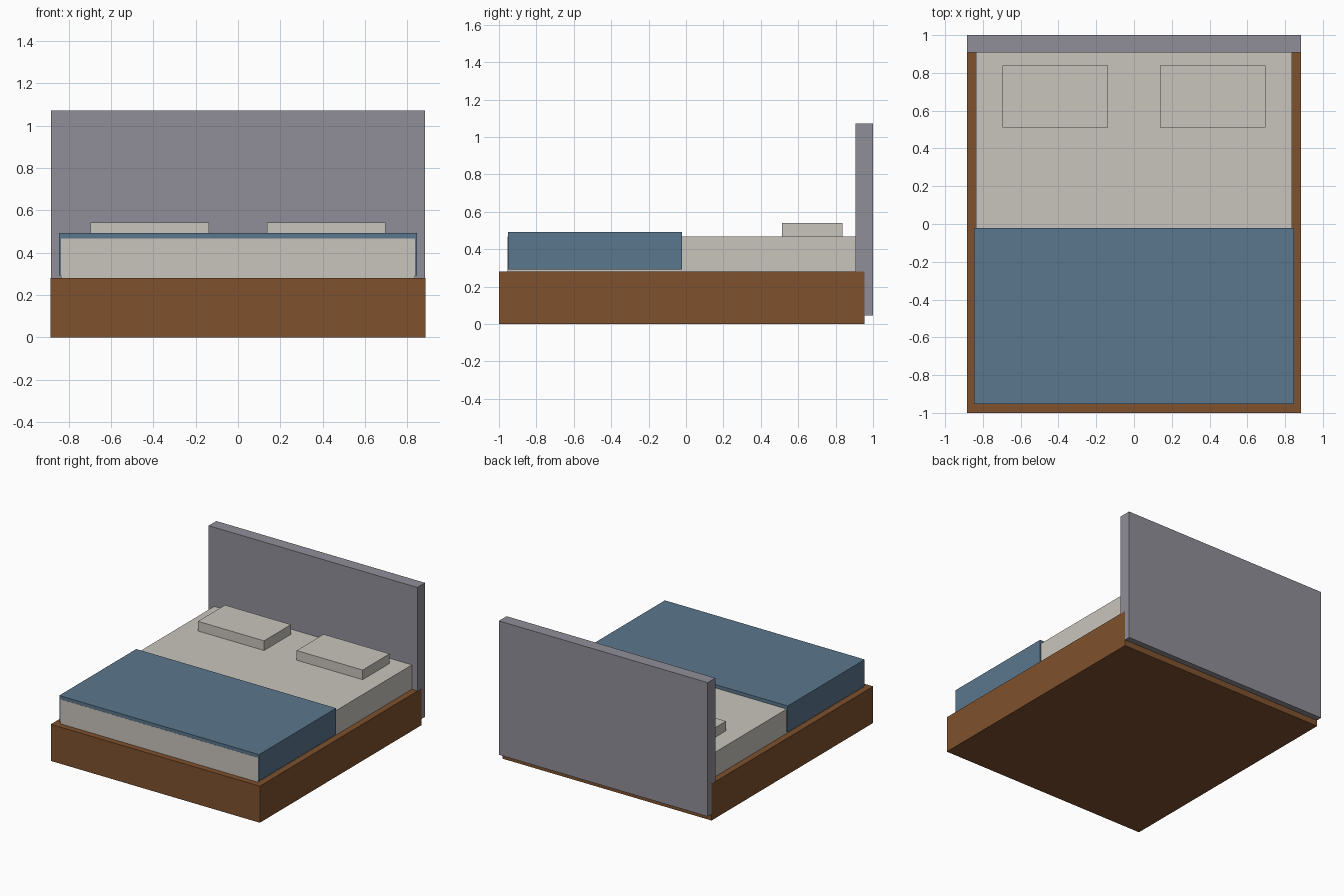
import bpy
import bmesh
from mathutils import Vector

if "Cube" in bpy.data.objects:
    bpy.data.objects.remove(bpy.data.objects["Cube"])


def linear(c):
    c /= 255
    return c / 12.92 if c <= 0.04045 else ((c + 0.055) / 1.055) ** 2.4


def material(name, r, g, b):
    m = bpy.data.materials.new(name)
    m.diffuse_color = (linear(r), linear(g), linear(b), 1)
    m.use_nodes = True
    m.node_tree.nodes["Principled BSDF"].inputs["Base Color"].default_value = m.diffuse_color
    return m


def box(name, lo, hi, mat):
    """Box between two opposite corners."""
    lo, hi = Vector(lo), Vector(hi)
    size, centre = hi - lo, (lo + hi) / 2
    bm = bmesh.new()
    bmesh.ops.create_cube(bm, size=1)
    bmesh.ops.scale(bm, vec=size, verts=bm.verts)
    mesh = bpy.data.meshes.new(name)
    bm.to_mesh(mesh)
    bm.free()
    mesh.materials.append(mat)
    ob = bpy.data.objects.new(name, mesh)
    ob.location = centre
    bpy.context.collection.objects.link(ob)
    return ob


wood = material("brown wood", 126, 81, 45)
grey = material("grey upholstery", 144, 143, 153)
linen = material("cream linen", 201, 197, 189)
blue = material("blue blanket", 91, 119, 142)

# Base and headboard
box("bed_frame", (-0.885, -1.0, 0.0), (0.885, 0.955, 0.28), wood)
box("headboard", (-0.884, 0.907, 0.047), (0.884, 1.0, 1.072), grey)

# Bedding: the mattress end sits just proud of the blanket
box("mattress", (-0.837, -0.954, 0.279), (0.837, 0.91, 0.467), linen)
box("blanket", (-0.846, -0.953, 0.292), (0.846, -0.022, 0.493), blue)

# Pair of pillows
for side, label in ((-1, "left"), (1, "right")):
    x0, x1 = sorted((side * 0.138, side * 0.697))
    box(label + "_pillow", (x0, 0.512, 0.46), (x1, 0.838, 0.541), linen)
